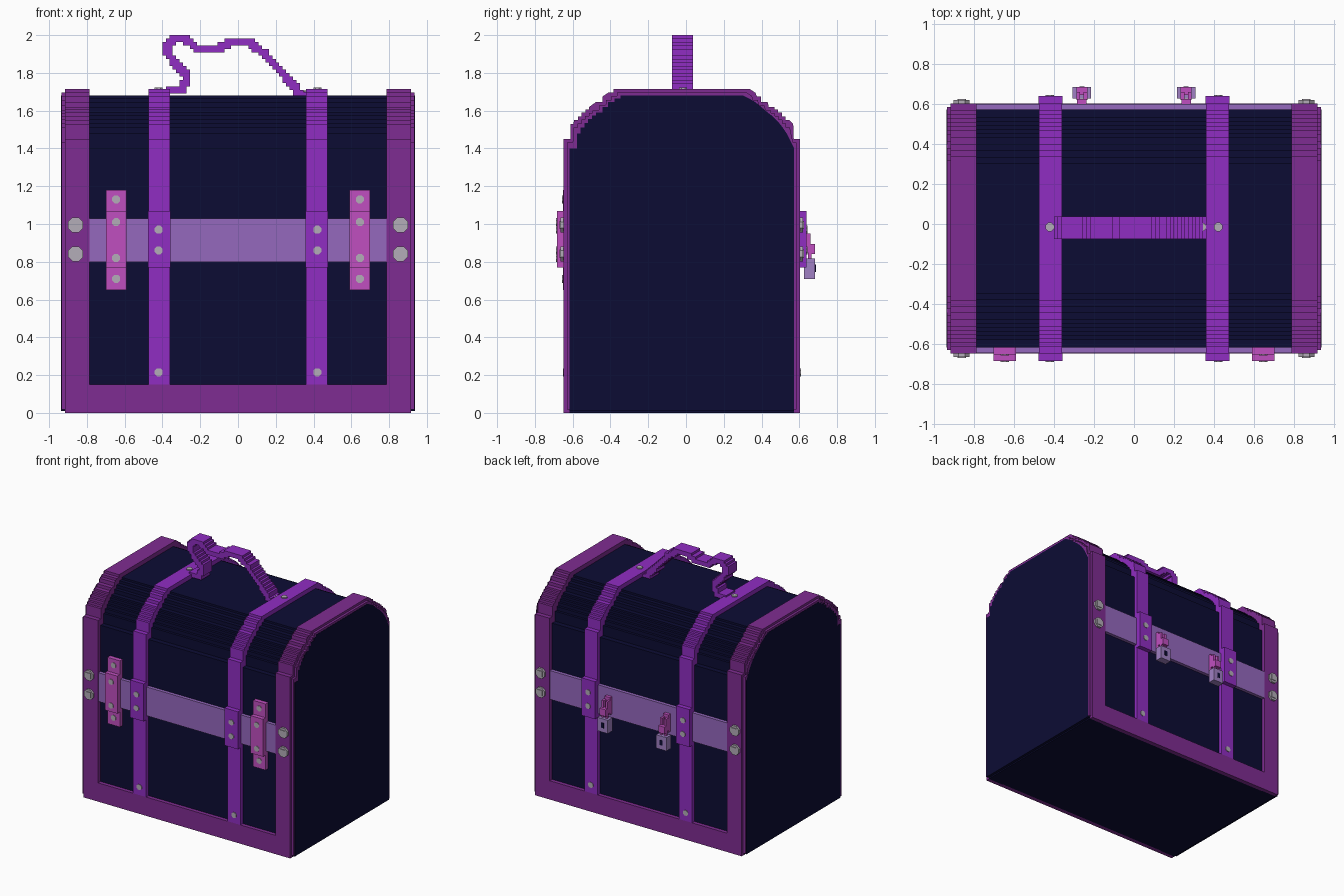
import bpy, bmesh, math
from mathutils import Matrix, Vector

cube = bpy.data.objects.get("Cube")
if cube:
    bpy.data.objects.remove(cube, do_unlink=True)


def material(name, hexcode):
    def lin(c):
        return c / 12.92 if c <= 0.04045 else ((c + 0.055) / 1.055) ** 2.4
    rgb = [lin(int(hexcode[i:i + 2], 16) / 255) for i in (0, 2, 4)]
    m = bpy.data.materials.new(name)
    m.use_nodes = True
    m.diffuse_color = (*rgb, 1)
    bsdf = m.node_tree.nodes["Principled BSDF"]
    bsdf.inputs["Base Color"].default_value = (*rgb, 1)
    bsdf.inputs["Roughness"].default_value = 0.8
    return m


NAVY = material("navy", "0C0C34")
PLUM = material("plum", "7F2C92")
VIOLET = material("violet", "902DC2")
LILAC = material("lilac", "9568BE")
PINK = material("pink", "C04FC0")
SILVER = material("silver", "B4ADB8")
LOCK = material("pale_purple", "A080C4")

CY = -0.0225          # middle of the chest, front to back
# Stepped lid outlines: (half depth, height up to which it holds)
OUTER = [(0.625, 1.45), (0.59, 1.53), (0.57, 1.55), (0.55, 1.57), (0.53, 1.59),
         (0.51, 1.605), (0.49, 1.62), (0.455, 1.645), (0.42, 1.675),
         (0.39, 1.695), (0.36, 1.715)]
INNER = [(0.595, 1.40), (0.555, 1.48), (0.535, 1.51), (0.515, 1.535), (0.495, 1.555),
         (0.475, 1.575), (0.455, 1.59), (0.42, 1.62), (0.39, 1.645),
         (0.355, 1.665), (0.325, 1.68)]
EDGE = [(h - 0.018, z - 0.018) for h, z in OUTER]


def finish(bm, name, mat):
    bmesh.ops.recalc_face_normals(bm, faces=bm.faces)
    me = bpy.data.meshes.new(name)
    bm.to_mesh(me)
    bm.free()
    me.materials.append(mat)
    ob = bpy.data.objects.new(name, me)
    bpy.context.collection.objects.link(ob)
    return ob


def box(name, x, y, z, mat):
    """Box from (low, high) ranges on each axis."""
    bm = bmesh.new()
    r = [sorted(v) for v in (x, y, z)]
    size = [b - a for a, b in r]
    mid = Vector([(a + b) / 2 for a, b in r])
    bmesh.ops.create_cube(bm, size=1, matrix=Matrix.Translation(mid) @ Matrix.Diagonal((*size, 1)))
    return finish(bm, name, mat)


def arch(steps, z0):
    """Stepped arch outline in y and z, from back foot to front foot."""
    pts, z = [], z0
    for h, top in steps:
        pts += [(h, z), (h, top)]
        z = top
    pts += [(-y, z) for y, z in reversed(pts)]
    return [(y + CY, z) for y, z in pts]


def prism(name, outline, x0, x1, mat):
    """Extrude a y-z outline along x."""
    bm = bmesh.new()
    a = [bm.verts.new((x0, y, z)) for y, z in outline]
    b = [bm.verts.new((x1, y, z)) for y, z in outline]
    n = len(outline)
    caps = [bm.faces.new(a), bm.faces.new(b)]
    for i in range(n):
        j = (i + 1) % n
        bm.faces.new((a[i], a[j], b[j], b[i]))
    bmesh.ops.triangulate(bm, faces=caps)
    return finish(bm, name, mat)


def hoop(steps, z0):
    return arch(steps, z0) + arch(INNER, z0)[::-1]


def disc(name, loc, normal, radius, thick, mat=SILVER):
    """Eight-sided flat rivet."""
    bm = bmesh.new()
    turn = Vector(normal).to_track_quat('Z', 'Y').to_matrix().to_4x4()
    bmesh.ops.create_cone(bm, cap_ends=True, segments=8, radius1=radius, radius2=radius, depth=thick,
                          matrix=Matrix.Translation(loc) @ turn @ Matrix.Rotation(math.pi / 8, 4, 'Z'))
    return finish(bm, name, mat)


# Chest body
prism("chest_body", arch(INNER, 0), -0.915, 0.915, NAVY)

for sx, sname in ((1, "left"), (-1, "right")):
    # End panel and end rim, with a stepped outer edge
    prism(sname + "_end_panel", arch(INNER, 0.01), sx * 0.91, sx * 0.936, NAVY)
    prism(sname + "_rim", hoop(OUTER, 0), sx * 0.785, sx * 0.915, PLUM)
    prism(sname + "_rim_edge", hoop(EDGE, 0.018), sx * 0.915, sx * 0.934, PLUM)
    # Strap over the lid, with its top rivet
    prism(sname + "_strap", hoop(OUTER, 0.15), sx * 0.36, sx * 0.475, VIOLET)
    disc(sname + "_strap_top_rivet", (sx * 0.42, -0.015, 1.717), (0, 0, 1), 0.023, 0.012)

for sy, face in ((-1, "front"), (1, "back")):
    def out(d):
        return CY + sy * d

    # Bottom rail and middle band
    box(face + "_bottom_rail", (-0.785, 0.785), (out(0.59), out(0.625)), (0, 0.15), PLUM)
    box(face + "_band", (-0.785, 0.785), (out(0.59), out(0.621)), (0.80, 1.03), LILAC)
    for sx, sname in ((1, "left"), (-1, "right")):
        tag = face + "_" + sname
        # Strap clasp and rivets
        box(tag + "_clasp", (sx * 0.358, sx * 0.477), (out(0.62), out(0.661)), (0.77, 1.07), VIOLET)
        for z, d in ((0.97, 0.661), (0.86, 0.661), (0.215, 0.625)):
            disc(tag + "_strap_rivet", (sx * 0.42, out(d), z), (0, sy, 0), 0.023, 0.01)
        # Studs on the end rims
        for z in (0.995, 0.842):
            disc(tag + "_stud", (sx * 0.86, out(0.63), z), (0, sy, 0), 0.043, 0.022)
            box(tag + "_stud_cap", (sx * 0.86 - 0.022, sx * 0.86 + 0.022), (out(0.635), out(0.646)),
                (z - 0.022, z + 0.022), SILVER)

for sx, sname in ((1, "left"), (-1, "right")):
    # Front latch plates
    y = CY - 0.595
    box(sname + "_latch_plate", (sx * 0.59, sx * 0.70), (y, CY - 0.629), (0.65, 1.18), PINK)
    box(sname + "_latch_block", (sx * 0.59, sx * 0.70), (y, CY - 0.661), (0.77, 1.07), PINK)
    for z, d in ((1.13, 0.629), (1.01, 0.661), (0.82, 0.661), (0.71, 0.629)):
        disc(sname + "_latch_rivet", (sx * 0.645, CY - d, z), (0, -1, 0), 0.023, 0.01)

    # Back padlock hanging from a hasp
    x = sx * 0.26
    box(sname + "_hasp", (x - 0.024, x + 0.024), (0.59, 0.625), (0.83, 0.97), PINK)
    for s in (-1, 1):
        box(sname + "_hasp_loop", (x + s * 0.009, x + s * 0.027), (0.62, 0.66), (0.85, 0.95), PINK)
        box(sname + "_shackle_side", (x + s * 0.009, x + s * 0.027), (0.645, 0.664), (0.80, 0.88), PINK)
    box(sname + "_shackle_top", (x - 0.027, x + 0.027), (0.645, 0.683), (0.84, 0.895), PINK)
    box(sname + "_padlock", (x - 0.046, x + 0.046), (0.626, 0.684), (0.71, 0.817), LOCK)
    box(sname + "_keyhole", (x - 0.012, x + 0.012), (0.68, 0.687), (0.745, 0.785), NAVY)

# Handle: a wavy strap made of small square steps
PATH = [(-0.36, 1.70), (-0.30, 1.71), (-0.27, 1.755), (-0.275, 1.80), (-0.32, 1.845),
        (-0.375, 1.905), (-0.38, 1.945), (-0.345, 1.98), (-0.275, 1.98), (-0.22, 1.93),
        (-0.095, 1.93), (-0.05, 1.964), (0.06, 1.964), (0.13, 1.91), (0.22, 1.815),
        (0.295, 1.735), (0.32, 1.69)]
G = 2 / 110
cells = set()
for (xa, za), (xb, zb) in zip(PATH, PATH[1:]):
    for k in range(21):
        t = k / 20
        i, j = round((xa + (xb - xa) * t) / G), round((za + (zb - za) * t) / G)
        cells |= {(i - 1, j - 1), (i, j - 1), (i - 1, j), (i, j)}

bm = bmesh.new()
Y0, Y1 = -0.075, 0.037
for i, j in cells:
    corners = [(i, j), (i + 1, j), (i + 1, j + 1), (i, j + 1)]
    for y in (Y0, Y1):
        bm.faces.new([bm.verts.new((a * G, y, b * G)) for a, b in corners])
    for k, (di, dj) in enumerate(((0, -1), (1, 0), (0, 1), (-1, 0))):
        if (i + di, j + dj) not in cells:
            (a, b), (c, d) = corners[k], corners[(k + 1) % 4]
            bm.faces.new([bm.verts.new(p) for p in ((a * G, Y0, b * G), (c * G, Y0, d * G),
                                                    (c * G, Y1, d * G), (a * G, Y1, b * G))])
bmesh.ops.remove_doubles(bm, verts=bm.verts, dist=0.0005)
finish(bm, "handle", VIOLET)

# Handle foot and its rivet
box("handle_foot", (0.30, 0.37), (Y0, Y1), (1.67, 1.70), VIOLET)
disc("handle_rivet", (0.34, -0.015, 1.702), (0, 0, 1), 0.022, 0.012)
